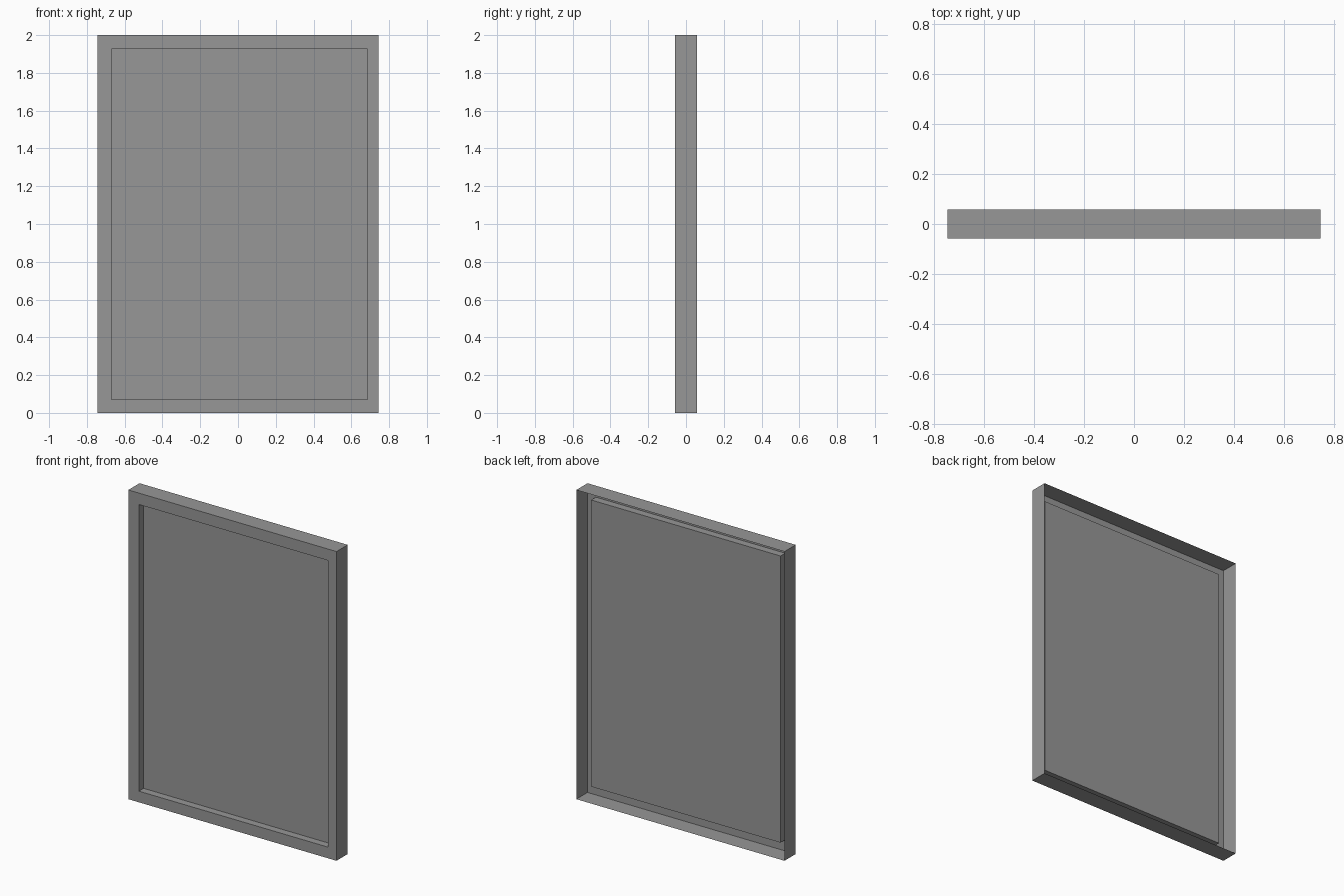
import bpy, bmesh

if "Cube" in bpy.data.objects:
    bpy.data.objects.remove(bpy.data.objects["Cube"])

FRONT, BACK, PANEL = -0.057, 0.057, -0.009
OUTER = (-0.745, 0.745, 0.0, 2.0)       # x min, x max, z min, z max
INNER = (-0.67, 0.685, 0.072, 1.926)

# Dark grey shared by both parts
dark = bpy.data.materials.new("dark_grey")
dark.diffuse_color = (0.31, 0.31, 0.31, 1.0)
dark.use_nodes = True
dark.node_tree.nodes["Principled BSDF"].inputs["Base Color"].default_value = dark.diffuse_color


def rect_loop(bm, rect, y):
    x0, x1, z0, z1 = rect
    return [bm.verts.new((x, y, z)) for x, z in ((x0, z0), (x1, z0), (x1, z1), (x0, z1))]


def bridge(bm, a, b):
    for i in range(4):
        j = (i + 1) % 4
        bm.faces.new((a[i], a[j], b[j], b[i]))


def finish(bm, name):
    mesh = bpy.data.meshes.new(name)
    bm.to_mesh(mesh)
    bm.free()
    mesh.materials.append(dark)
    obj = bpy.data.objects.new(name, mesh)
    bpy.context.collection.objects.link(obj)


# Open-backed frame shell: outer walls, front border, recess walls
bm = bmesh.new()
loops = [rect_loop(bm, r, y) for r, y in
         ((OUTER, BACK), (OUTER, FRONT), (INNER, FRONT), (INNER, PANEL))]
for a, b in zip(loops, loops[1:]):
    bridge(bm, a, b)
finish(bm, "frame")

# Recessed flat panel
bm = bmesh.new()
bm.faces.new(rect_loop(bm, INNER, PANEL))
finish(bm, "panel")
